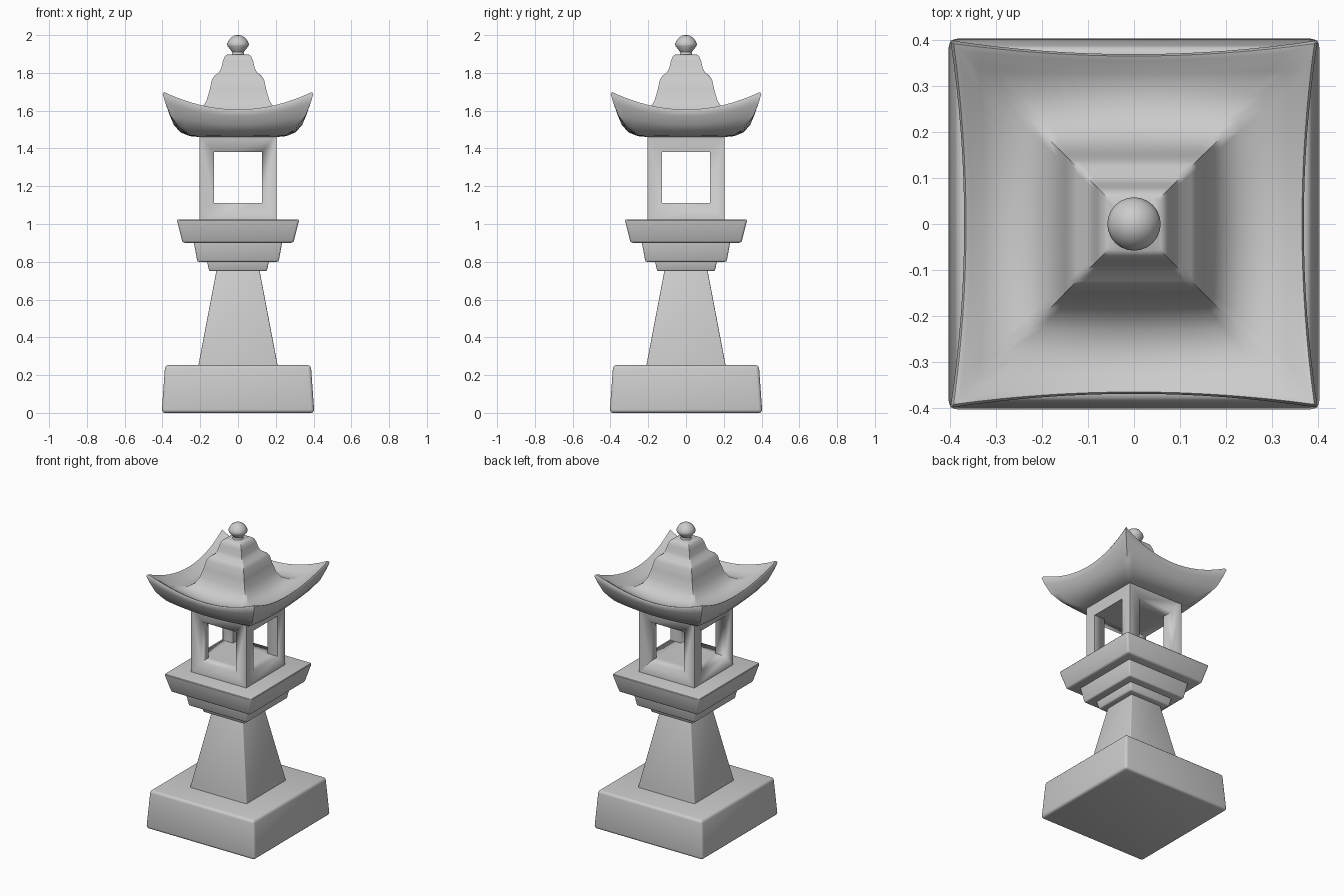
import bpy
import bmesh
from math import cos, sin, pi, radians

if "Cube" in bpy.data.objects:
    bpy.data.objects.remove(bpy.data.objects["Cube"])

# One stone colour
stone = bpy.data.materials.new("pale grey stone")
stone.use_nodes = True
colour = (0.6, 0.6, 0.6, 1)
stone.diffuse_color = colour
stone.node_tree.nodes["Principled BSDF"].inputs["Base Color"].default_value = colour


def loft(name, rings, bevel=0, angle=35):
    """Skin closed rings of equal length, cap both ends and shade."""
    bm = bmesh.new()
    loops = [[bm.verts.new(p) for p in ring] for ring in rings]
    n = len(loops[0])
    for low, high in zip(loops, loops[1:]):
        for i in range(n):
            j = (i + 1) % n
            bm.faces.new((low[i], low[j], high[j], high[i]))
    bm.faces.new(loops[0][::-1])
    bm.faces.new(loops[-1])
    bmesh.ops.recalc_face_normals(bm, faces=bm.faces)
    mesh = bpy.data.meshes.new(name)
    bm.to_mesh(mesh)
    bm.free()
    mesh.materials.append(stone)
    obj = bpy.data.objects.new(name, mesh)
    bpy.context.collection.objects.link(obj)
    bpy.ops.object.select_all(action='DESELECT')
    obj.select_set(True)
    bpy.context.view_layer.objects.active = obj
    if bevel:
        mod = obj.modifiers.new("Worn edges", 'BEVEL')
        mod.width = bevel
        mod.segments = 3
        bpy.ops.object.modifier_apply(modifier=mod.name)
    bpy.ops.object.shade_smooth_by_angle(angle=radians(angle))
    return obj


def square(half, z):
    return [(x * half, y * half, z) for x, y in ((-1, -1), (1, -1), (1, 1), (-1, 1))]


def block(name, z0, half0, z1, half1, bevel=0):
    return loft(name, [square(half0, z0), square(half1, z1)], bevel)


def swept_square(mid, z_mid, corner, z_corner, steps=16):
    """Square ring whose sides bow outward and lift towards the corners."""
    ring = []
    for side in range(4):
        c, s = cos(side * pi / 2), sin(side * pi / 2)
        for k in range(steps):
            t = 2 * k / steps - 1
            lift = t * t
            x = t * corner
            y = -(mid + (corner - mid) * lift)
            z = z_mid + (z_corner - z_mid) * lift
            ring.append((x * c - y * s, x * s + y * c, z))
    return ring


# Pedestal and platform
block("base", 0, 0.404, 0.253, 0.386, 0.018)
block("shaft", 0.24, 0.212, 0.76, 0.113, 0.005)
block("neck_slab", 0.75, 0.152, 0.805, 0.165, 0.008)
block("corbel", 0.80, 0.215, 0.91, 0.235, 0.008)
block("platform", 0.90, 0.293, 1.025, 0.325, 0.012)

# Lamp chamber with openings cut through both ways
chamber = block("lamp_chamber", 1.015, 0.204, 1.475, 0.204)
for wide_x, wide_y in ((0.5, 0.128), (0.128, 0.5)):
    cutter = block("opening_cutter", 1.11, 1, 1.38, 1)
    cutter.hide_render = True
    for v in cutter.data.vertices:
        v.co.x *= wide_x
        v.co.y *= wide_y
    bpy.context.view_layer.objects.active = chamber
    mod = chamber.modifiers.new("Opening", 'BOOLEAN')
    mod.operation = 'DIFFERENCE'
    mod.solver = 'EXACT'
    mod.object = cutter
    bpy.ops.object.modifier_apply(modifier=mod.name)
    bpy.data.objects.remove(cutter)

# Roof: underside, upturned rim, then stepped crown
roof_profile = [
    (0.200, 1.460, 0.200, 1.460),
    (0.255, 1.465, 0.255, 1.470),
    (0.305, 1.485, 0.312, 1.512),
    (0.340, 1.525, 0.358, 1.575),
    (0.360, 1.572, 0.386, 1.645),
    (0.369, 1.598, 0.399, 1.688),
    (0.365, 1.606, 0.392, 1.699),
    (0.355, 1.602, 0.378, 1.690),
    (0.325, 1.582, 0.335, 1.645),
    (0.280, 1.572, 0.280, 1.605),
    (0.230, 1.582, 0.230, 1.595),
    (0.190, 1.612, 0.190, 1.615),
    (0.166, 1.655, 0.166, 1.655),
    (0.150, 1.710, 0.150, 1.710),
    (0.138, 1.765, 0.138, 1.765),
    (0.124, 1.786, 0.124, 1.786),
    (0.100, 1.803, 0.100, 1.803),
    (0.089, 1.825, 0.089, 1.825),
    (0.080, 1.862, 0.080, 1.862),
    (0.070, 1.888, 0.070, 1.888),
    (0.058, 1.897, 0.058, 1.897),
]
loft("roof", [swept_square(*p) for p in roof_profile], angle=50)

# Finial bud
finial_profile = [(0.036, 1.885), (0.030, 1.910), (0.056, 1.942), (0.058, 1.952),
                  (0.052, 1.968), (0.038, 1.986), (0.020, 1.997), (0.004, 2.0)]
loft("finial", [[(r * cos(2 * pi * k / 24), r * sin(2 * pi * k / 24), z)
                 for k in range(24)] for r, z in finial_profile])
